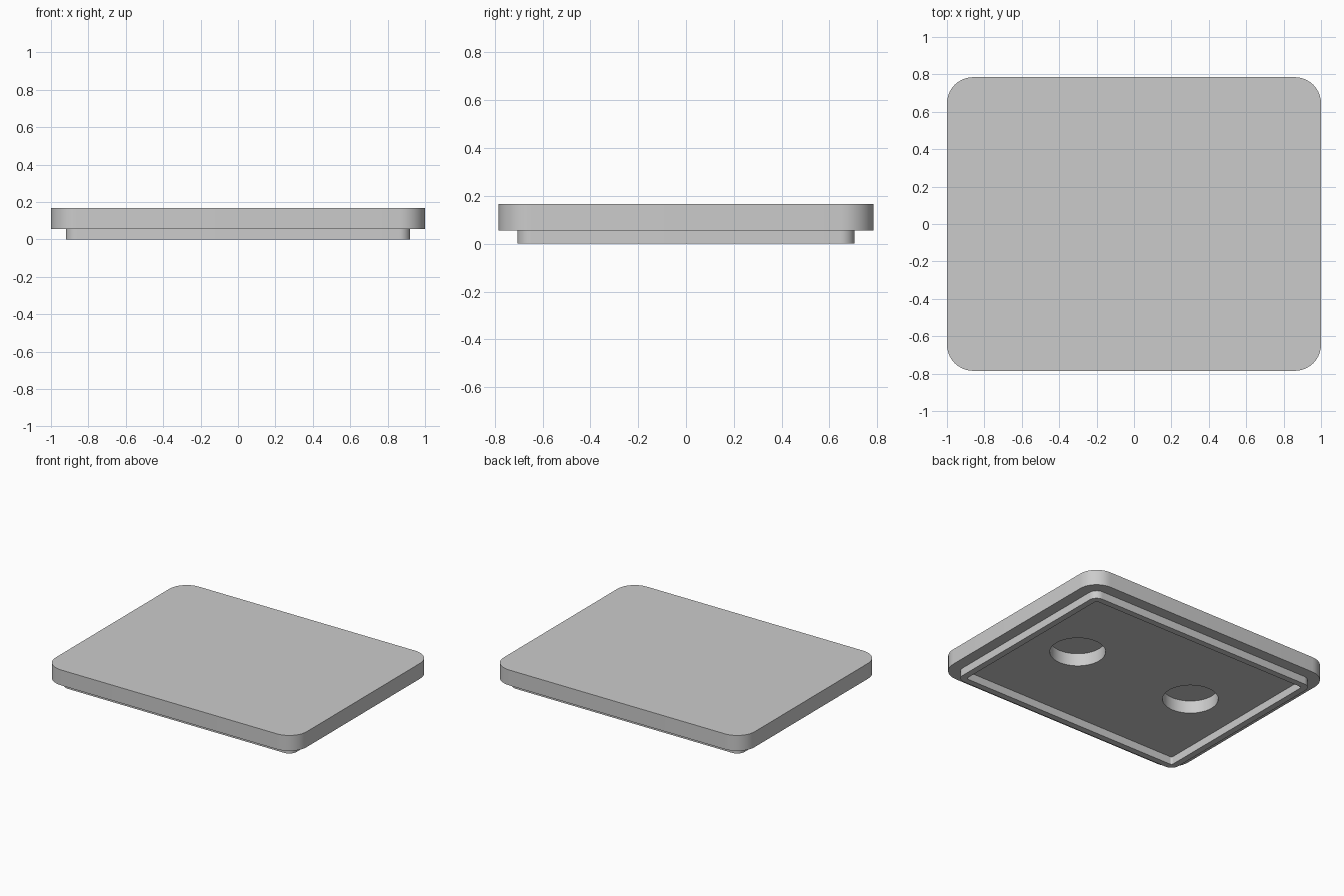
import bpy, bmesh
from math import cos, sin, pi
from mathutils import Matrix

if "Cube" in bpy.data.objects:
    bpy.data.objects.remove(bpy.data.objects["Cube"])

HALF_X, HALF_Y, CORNER = 1.0, 0.785, 0.14
TOP, SHOULDER = 0.167, 0.056
LIP_OUT, LIP_IN = 0.08, 0.125        # insets of the lip walls
POCKET_X, POCKET_R, POCKET_TOP = 0.48, 0.182, 0.147
STEPS = 10

grey = bpy.data.materials.new("plain grey")
grey.use_nodes = True
color = (0.6, 0.6, 0.6, 1)
grey.diffuse_color = color
grey.node_tree.nodes["Principled BSDF"].inputs["Base Color"].default_value = color


def make_object(name, bm):
    bmesh.ops.recalc_face_normals(bm, faces=bm.faces)
    mesh = bpy.data.meshes.new(name)
    bm.to_mesh(mesh)
    bm.free()
    mesh.materials.append(grey)
    obj = bpy.data.objects.new(name, mesh)
    bpy.context.collection.objects.link(obj)
    return obj


def rounded_loop(bm, inset, z):
    """Ring of vertices around a rounded rectangle, inset from the outer edge."""
    r = max(CORNER - inset, 0.015)
    cx, cy = HALF_X - inset - r, HALF_Y - inset - r
    ring = []
    for q, (sx, sy) in enumerate([(1, 1), (-1, 1), (-1, -1), (1, -1)]):
        for i in range(STEPS + 1):
            a = (q + i / STEPS) * pi / 2
            ring.append(bm.verts.new((sx * cx + r * cos(a), sy * cy + r * sin(a), z)))
    return ring


# Lid: slab, stepped lip and recessed underside as one closed shell
bm = bmesh.new()
section = [(0, TOP), (0, SHOULDER), (LIP_OUT, SHOULDER),
           (LIP_OUT, 0), (LIP_IN, 0), (LIP_IN, SHOULDER)]
rings = [rounded_loop(bm, inset, z) for inset, z in section]
for a, b in zip(rings, rings[1:]):
    for i in range(len(a)):
        j = (i + 1) % len(a)
        bm.faces.new((a[i], a[j], b[j], b[i]))
bm.faces.new(rings[0])
bm.faces.new(rings[-1])
lid = make_object("lid", bm)

# Two round blind pockets in the underside
bm = bmesh.new()
for side in (-1, 1):
    bmesh.ops.create_cone(bm, cap_ends=True, segments=64, radius1=POCKET_R,
                          radius2=POCKET_R, depth=POCKET_TOP,
                          matrix=Matrix.Translation((side * POCKET_X, 0, POCKET_TOP / 2)))
cutter = make_object("pocket_cutter", bm)
cutter.hide_render = True

cut = lid.modifiers.new("pockets", 'BOOLEAN')
cut.operation = 'DIFFERENCE'
cut.solver = 'EXACT'
cut.object = cutter

bpy.ops.object.select_all(action='DESELECT')
lid.select_set(True)
bpy.context.view_layer.objects.active = lid
bpy.ops.object.modifier_apply(modifier=cut.name)
bpy.data.objects.remove(cutter)
bpy.ops.object.shade_smooth_by_angle(angle=pi / 6)
